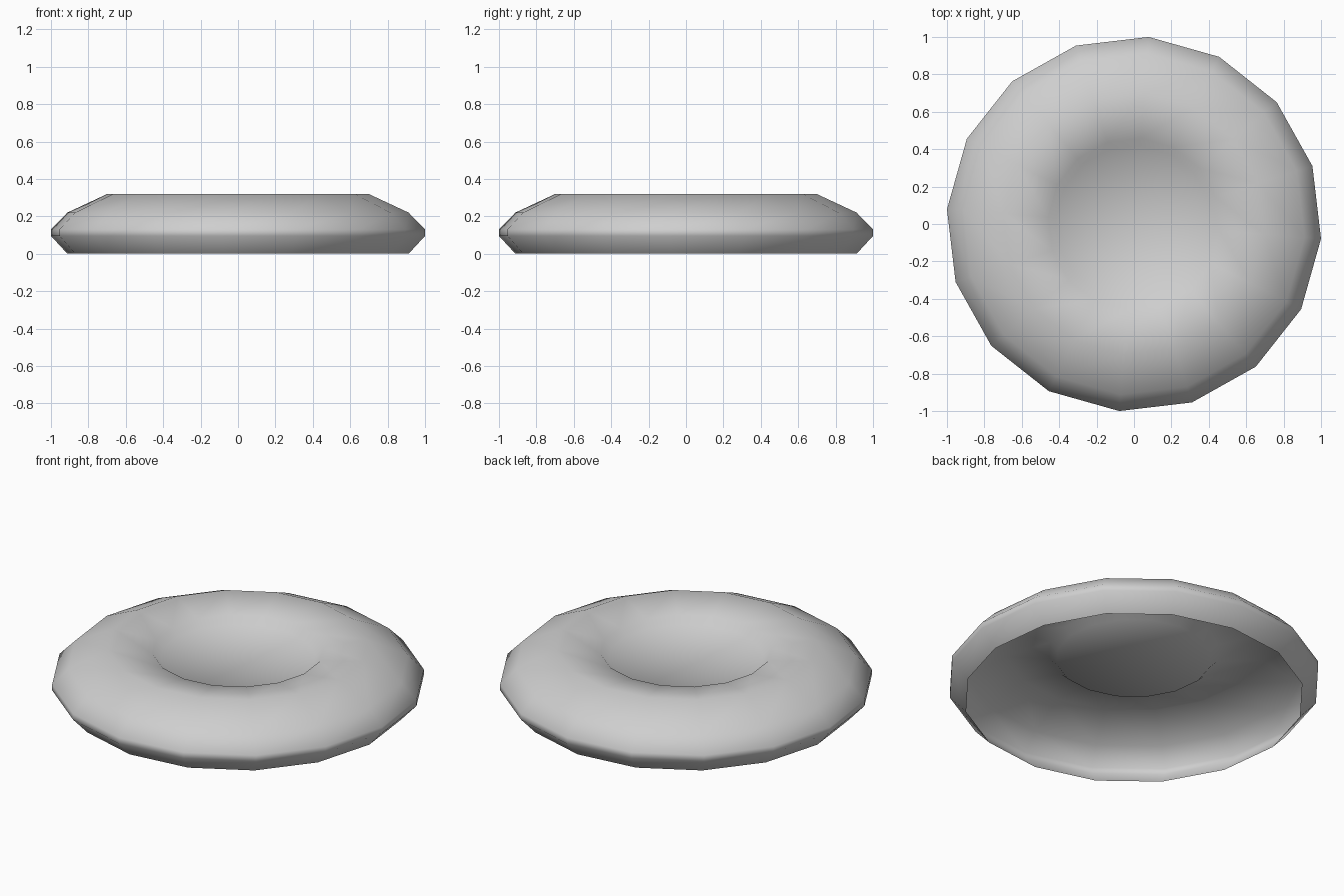
import bpy
import bmesh
from math import cos, sin, radians, tau

cube = bpy.data.objects.get("Cube")
if cube:
    bpy.data.objects.remove(cube, do_unlink=True)

SIDES = 16
TURN = radians(-4.5)

# Shell profile (radius, height): open rim, outer edge, crown, dish step
PROFILE = [(0.915, 0.0), (1.003, 0.095), (1.003, 0.13), (0.915, 0.22),
           (0.70, 0.32), (0.46, 0.285), (0.42, 0.245)]


def make_material(name, colour):
    mat = bpy.data.materials.new(name)
    mat.use_nodes = True
    mat.diffuse_color = colour
    mat.node_tree.nodes["Principled BSDF"].inputs["Base Color"].default_value = colour
    return mat


def ring(bm, radius, height):
    angles = [TURN + tau * i / SIDES for i in range(SIDES)]
    return [bm.verts.new((radius * cos(a), radius * sin(a), height)) for a in angles]


# Flying disc: thin open-bottomed shell, lathed from the profile
bm = bmesh.new()
rings = [ring(bm, r, z) for r, z in PROFILE]
for low, high in zip(rings, rings[1:]):
    for i in range(SIDES):
        j = (i + 1) % SIDES
        bm.faces.new((low[i], low[j], high[j], high[i]))

# Floor of the dish
centre = bm.verts.new((0, 0, PROFILE[-1][1]))
for i in range(SIDES):
    bm.faces.new((rings[-1][i], rings[-1][(i + 1) % SIDES], centre))

for face in bm.faces:
    face.smooth = True

mesh = bpy.data.meshes.new("disc_shell")
bm.to_mesh(mesh)
bm.free()
mesh.materials.append(make_material("light_grey", (0.62, 0.62, 0.62, 1)))
disc = bpy.data.objects.new("disc_shell", mesh)
bpy.context.collection.objects.link(disc)
